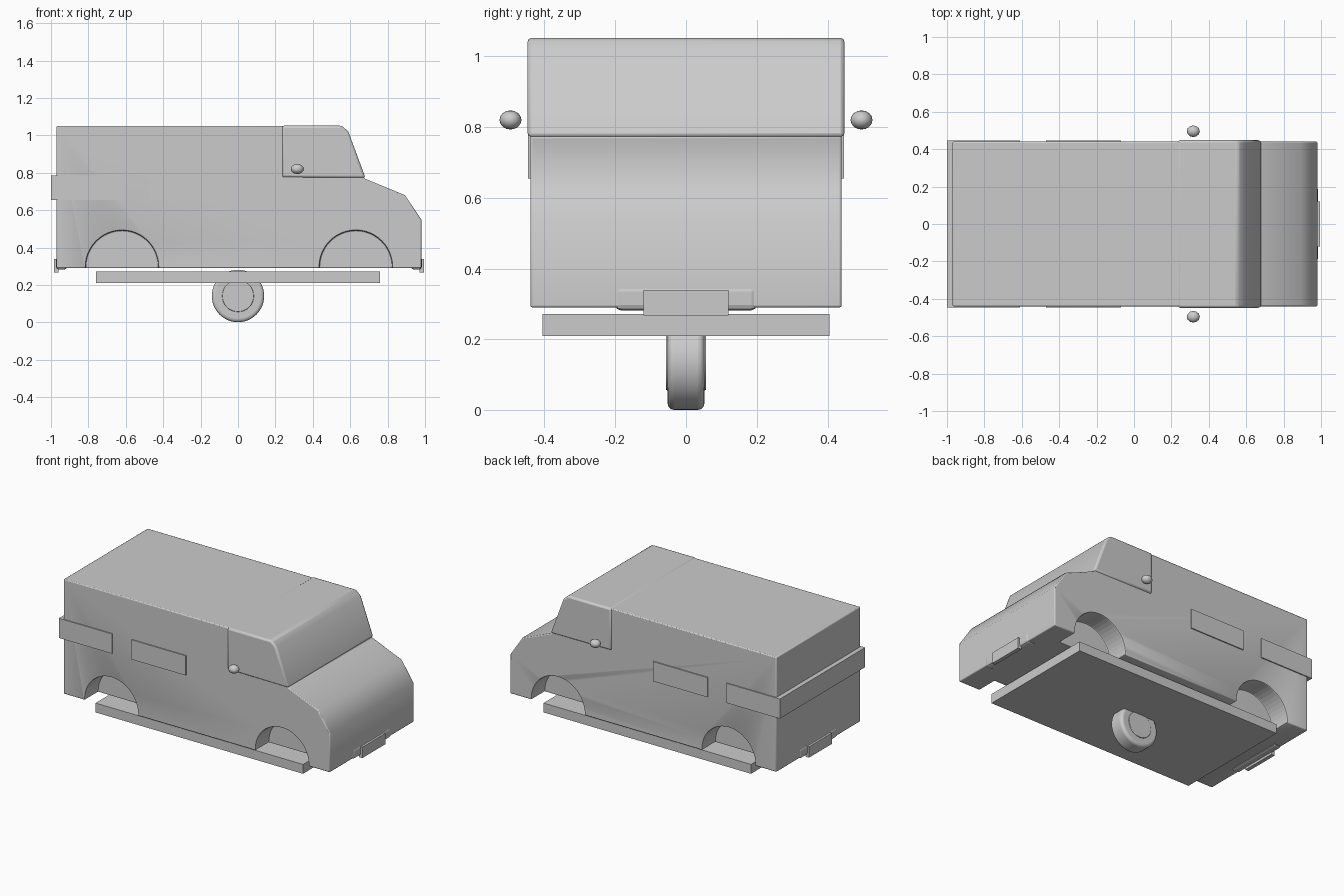
import bpy, bmesh, math
from mathutils import Matrix

if "Cube" in bpy.data.objects:
    bpy.data.objects.remove(bpy.data.objects["Cube"])


def finish(name, bm, bevel=0.0, segments=2):
    bmesh.ops.recalc_face_normals(bm, faces=bm.faces)
    mesh = bpy.data.meshes.new(name)
    bm.to_mesh(mesh)
    bm.free()
    ob = bpy.data.objects.new(name, mesh)
    bpy.context.collection.objects.link(ob)
    if bevel:
        add_bevel(ob, bevel, segments)
    return ob


def add_bevel(ob, width, segments=2):
    m = ob.modifiers.new("Bevel", 'BEVEL')
    m.width, m.segments = width, segments
    m.limit_method, m.angle_limit = 'ANGLE', math.radians(35)


def smooth(ob, angle=35):
    bpy.ops.object.select_all(action='DESELECT')
    bpy.context.view_layer.objects.active = ob
    ob.select_set(True)
    bpy.ops.object.shade_smooth_by_angle(angle=math.radians(angle))


def box(name, x, y, z, bevel=0.0):
    bm = bmesh.new()
    bmesh.ops.create_cube(bm, size=1)
    for v in bm.verts:
        for i, (lo, hi) in enumerate((x, y, z)):
            v.co[i] = lo if v.co[i] < 0 else hi
    return finish(name, bm, bevel)


def extrude_profile(name, points, half, bevel):
    bm = bmesh.new()
    face = bm.faces.new([bm.verts.new((x, -half, z)) for x, z in points])
    out = bmesh.ops.extrude_face_region(bm, geom=[face])
    for g in out["geom"]:
        if isinstance(g, bmesh.types.BMVert):
            g.co.y = half
    return finish(name, bm, bevel)


def disc(name, loc, radius, half, bevel=0.0, sides=48):
    bm = bmesh.new()
    bmesh.ops.create_cone(bm, cap_ends=True, segments=sides, radius1=radius,
                          radius2=radius, depth=2 * half,
                          matrix=Matrix.Translation(loc) @ Matrix.Rotation(math.pi / 2, 4, 'X'))
    return finish(name, bm, bevel, 4)


# Van body with four wheel-arch pockets
body = extrude_profile("van_body", [
    (-0.97, 0.29), (0.98, 0.29), (0.98, 0.55), (0.893, 0.68), (0.675, 0.77),
    (0.575, 1.03), (0.55, 1.05), (-0.97, 1.05)], 0.44, 0)
for x in (-0.62, 0.63):
    for side in (-1, 1):
        cutter = disc("arch_cutter", (x, side * 0.5, 0.297), 0.195, 0.2)
        cutter.hide_render = True
        cutter.hide_viewport = True
        m = body.modifiers.new("Arch", 'BOOLEAN')
        m.operation, m.solver, m.object = 'DIFFERENCE', 'EXACT', cutter
add_bevel(body, 0.01)
smooth(body)

# Cab glazing, slightly proud of the body
cab = extrude_profile("cab_windows", [
    (0.235, 0.775), (0.682, 0.772), (0.59, 1.02), (0.555, 1.052), (0.235, 1.052)], 0.448, 0.012)
smooth(cab)

# Rear window band and side windows
box("rear_window_band", (-1.0, -0.61), (-0.447, 0.447), (0.655, 0.785))
box("side_windows", (-0.47, -0.07), (-0.447, 0.447), (0.655, 0.785))

# Chassis plate
box("chassis", (-0.76, 0.76), (-0.405, 0.405), (0.21, 0.272))

# Bumpers and number plates at both ends
for end, s in (("front", 1), ("rear", -1)):
    off = 0.005
    box(end + "_bumper", sorted((s * 0.92 + off, s * 0.978 + off)), (-0.2, 0.2), (0.282, 0.35), 0.015)
    box(end + "_plate", sorted((s * 0.965 + off, s * 0.99 + off)), (-0.12, 0.12), (0.268, 0.34))

# Central wheel with hub
smooth(disc("wheel_tyre", (0, 0, 0.141), 0.14, 0.052, 0.018))
smooth(disc("wheel_hub", (0, 0, 0.141), 0.085, 0.057, 0.004, 32))

# Door mirrors
for name, side in (("left_mirror", 1), ("right_mirror", -1)):
    bm = bmesh.new()
    bmesh.ops.create_uvsphere(bm, u_segments=12, v_segments=8, radius=1,
                              matrix=Matrix.Translation((0.317, side * 0.496, 0.82))
                              @ Matrix.Diagonal((0.035, 0.031, 0.027, 1)))
    smooth(finish(name, bm))
